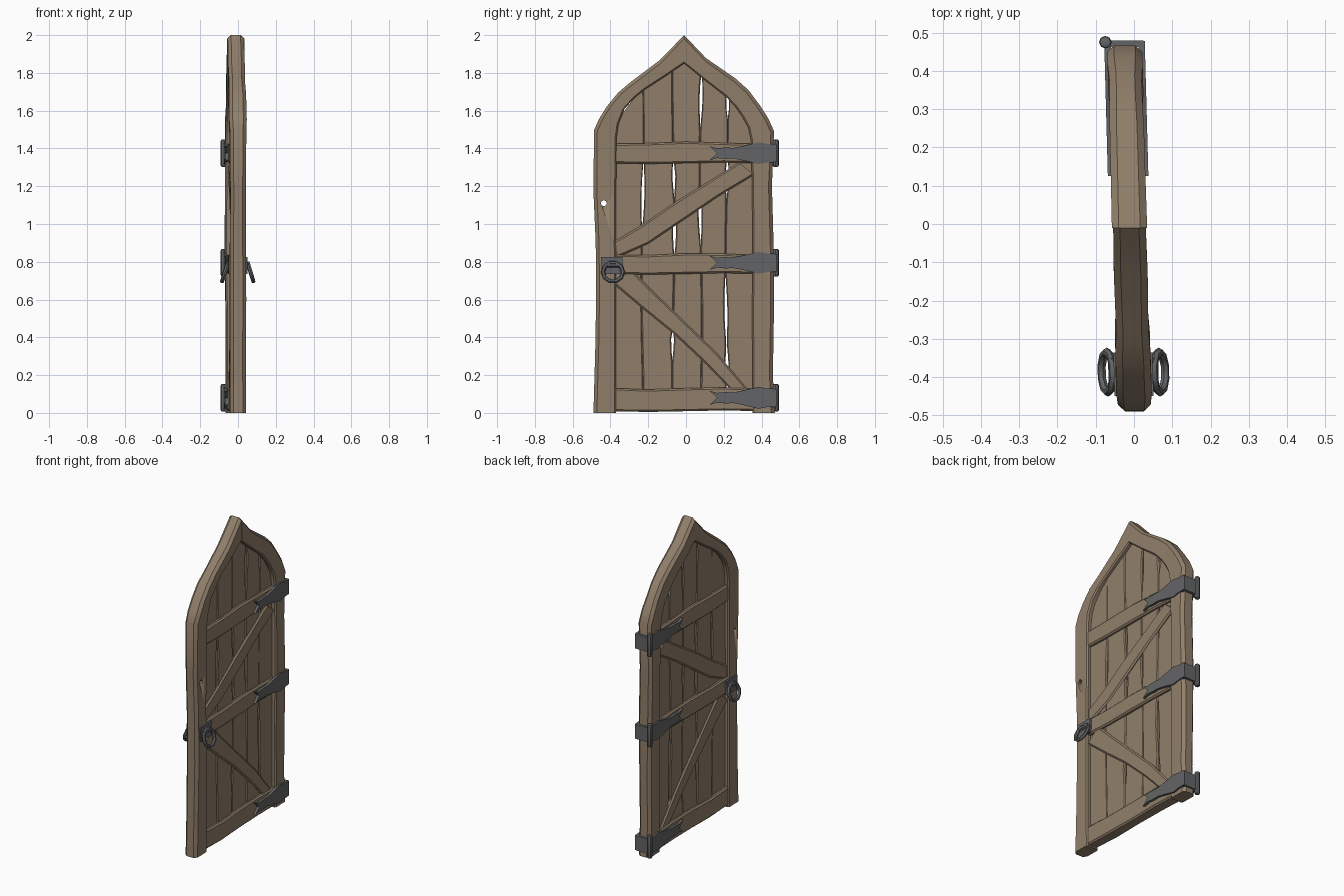
import bpy, bmesh, math, random
from mathutils import Matrix

if "Cube" in bpy.data.objects:
    bpy.data.objects.remove(bpy.data.objects["Cube"])

random.seed(4)


def material(name, rgb):
    m = bpy.data.materials.new(name)
    m.diffuse_color = (*rgb, 1)
    m.use_nodes = True
    m.node_tree.nodes["Principled BSDF"].inputs["Base Color"].default_value = m.diffuse_color
    return m


wood = material("weathered wood", (0.28, 0.21, 0.143))
iron = material("dark iron", (0.125, 0.127, 0.132))


def finish(bm, name, mat, angle=32):
    """Turn a bmesh into an object; the whole door stands very slightly skewed."""
    bmesh.ops.recalc_face_normals(bm, faces=bm.faces)
    for v in bm.verts:
        v.co.x += -0.012 - 0.027 * v.co.y
    me = bpy.data.meshes.new(name)
    bm.to_mesh(me)
    bm.free()
    me.materials.append(mat)
    me.shade_smooth()
    me.set_sharp_from_angle(angle=math.radians(angle))
    ob = bpy.data.objects.new(name, me)
    bpy.context.collection.objects.link(ob)
    return ob


def beam(name, pairs, half, c_out, c_in, wobble=0.0):
    """Chamfered timber lofted along pairs of (y, z) edge points."""
    bm = bmesh.new()
    rings = []
    for (ay, az), (by, bz) in pairs:
        w = math.hypot(by - ay, bz - az)
        h = half + random.uniform(-wobble, wobble)
        o, i = c_out / w, 1 - c_in / w
        section = [(-h, o), (-h, i), (-h + c_in, 1), (h - c_in, 1),
                   (h, i), (h, o), (h - c_out, 0), (-h + c_out, 0)]
        rings.append([bm.verts.new((x, ay + (by - ay) * t, az + (bz - az) * t))
                      for x, t in section])
    for r, s in zip(rings, rings[1:]):
        for k in range(8):
            j = (k + 1) % 8
            bm.faces.new((r[k], r[j], s[j], s[k]))
    bm.faces.new(rings[0])
    bm.faces.new(rings[-1])
    return finish(bm, name, wood)


def plate(name, outline, x0, x1):
    """Flat iron plate from a (y, z) outline."""
    bm = bmesh.new()
    f = bm.faces.new([bm.verts.new((x0, y, z)) for y, z in outline])
    ext = bmesh.ops.extrude_face_region(bm, geom=[f])["geom"]
    for v in ext:
        if isinstance(v, bmesh.types.BMVert):
            v.co.x = x1
    return finish(bm, name, iron)


def rod(name, loc, r, length, axis, mat=iron, bevel=0.0, sides=8):
    bm = bmesh.new()
    rot = {"x": Matrix.Rotation(math.pi / 2, 4, "Y"), "y": Matrix.Rotation(math.pi / 2, 4, "X"),
           "z": Matrix.Identity(4)}[axis]
    bmesh.ops.create_cone(bm, cap_ends=True, segments=sides, radius1=r, radius2=r, depth=length)
    if bevel:
        caps = [e for e in bm.edges if abs(e.verts[0].co.z - e.verts[1].co.z) < 1e-5]
        bmesh.ops.bevel(bm, geom=caps, offset=bevel, segments=2, profile=0.5, affect="EDGES")
    bm.transform(Matrix.Translation(loc) @ rot)
    return finish(bm, name, mat)


# pointed frame, left and right halves meeting at the apex
left = beam("frame_left", [
    ((-.49, 0), (-.37, 0)), ((-.48, .35), (-.371, .35)), ((-.476, .6), (-.37, .6)),
    ((-.478, .9), (-.372, .9)), ((-.49, 1.17), (-.37, 1.17)), ((-.487, 1.497), (-.367, 1.46)),
    ((-.46, 1.557), (-.357, 1.53)), ((-.418, 1.624), (-.325, 1.61)), ((-.36, 1.695), (-.27, 1.67)),
    ((-.286, 1.757), (-.22, 1.71)), ((-.138, 1.868), (-.12, 1.775)), ((-.01, 2.0), (-.01, 1.85))],
    0.044, 0.018, 0.008, 0.003)
beam("frame_right", [
    ((.47, 0), (.352, 0)), ((.46, .2), (.352, .2)), ((.465, .5), (.35, .5)),
    ((.465, .85), (.352, .85)), ((.455, 1.2), (.35, 1.2)), ((.466, 1.492), (.344, 1.444)),
    ((.435, 1.56), (.33, 1.51)), ((.39, 1.63), (.30, 1.565)), ((.33, 1.71), (.262, 1.62)),
    ((.26, 1.772), (.21, 1.675)), ((.106, 1.878), (.095, 1.765)), ((-.01, 2.0), (-.01, 1.85))],
    0.044, 0.018, 0.008, 0.003)

# peep hole through the latch stile
hole = rod("hole_cutter", (0, -.435, 1.11), .016, .3, "x", wood)
hole.hide_render = True
hole.hide_set(True)
cut = left.modifiers.new("hole", "BOOLEAN")
cut.object = hole
cut.operation = "DIFFERENCE"
cut.solver = "EXACT"

# vertical planks with worn see-through gaps between them
seams = [  # y position, top height, list of gap spans in z
    (-.40, 1.50, []),
    (-.23, 1.73, [(.97, 1.34)]),
    (-.067, 1.87, [(.83, 1.08), (1.16, 1.34), (.30, .45)]),
    (.079, 1.85, [(.90, 1.18), (1.52, 1.81)]),
    (.215, 1.72, [(.36, .73), (.08, .38), (1.14, 1.36), (1.56, 1.72)]),
    (.385, 1.50, [])]


def edge(k, f, side):
    y, top, gaps = seams[k]
    z = 0.02 + f * (top - 0.02)
    g = max([0.008 * math.sin(math.pi * (z - a) / (b - a)) for a, b in gaps if a < z < b] + [-.001])
    return (y + 0.006 * math.sin(4 * z + 2 * k) + side * g, z)


for k in range(5):
    beam(f"plank_{k + 1}", [(edge(k, i / 30, 1), edge(k + 1, i / 30, -1)) for i in range(31)],
         0.017 + 0.003 * (k % 2), 0.006, 0.006)

# cross rails
for name, lo, hi in (("bottom", .005, .13), ("middle", .732, .84), ("top", 1.318, 1.43)):
    ys = [-.38, -.2, 0, .2, .365]
    beam(name + "_rail", [((y, hi + .006 * math.sin(9 * y + hi)), (y, lo + .004 * (1 + math.sin(8 * y))))
                          for y in ys], 0.037, 0.009, 0.009, 0.002)

# diagonal braces
beam("upper_brace", [((-.385, .905), (-.36, .825)), ((-.24, .99), (-.2, .895)), ((-.05, 1.12), (0, 1.03)),
                     ((.12, 1.225), (.17, 1.145)), ((.28, 1.325), (.36, 1.26))],
     0.03, 0.009, 0.009, 0.002)
beam("lower_brace", [((-.29, .76), (-.38, .68)), ((-.15, .62), (-.22, .545)), ((0, .475), (-.06, .415)),
                     ((.17, .31), (.11, .255)), ((.33, .12), (.25, .11))],
     0.03, 0.009, 0.009, 0.002)

# strap hinges on both faces, wrap plate and barrel
half_strap = [(.125, .037), (.165, .026), (.21, .03), (.25, .028), (.31, .04),
              (.385, .058), (.425, .05), (.478, .047)]
for n, z in enumerate((.08, .795, 1.375)):
    outline = ([(.165, z)] + [(y, z + h) for y, h in half_strap]
               + [(y, z - h) for y, h in reversed(half_strap)])
    for s, side in ((1, "right"), (-1, "left")):
        plate(f"hinge_strap_{side}_{n + 1}", outline, s * .036, s * .053)
    plate(f"hinge_wrap_{n + 1}", [(.462, z - .047), (.479, z - .047), (.479, z + .047), (.462, z + .047)],
          -.05, .05)
    rod(f"hinge_barrel_{n + 1}", (-.05, .475, z), .0165, .145, "z", bevel=.007)

# ring handles on both faces
for s, side in ((1, "right"), (-1, "left")):
    plate(f"handle_plate_{side}", [(-.447, .735), (-.338, .735), (-.336, .825), (-.449, .825)],
          s * .040, s * .051)
    rod(f"handle_pin_{side}", (s * .056, -.387, .782), .011, .075, "y", sides=6)
    bm = bmesh.new()
    tilt = math.radians(17)
    rings = []
    for i in range(10):
        a = 2 * math.pi * i / 10
        ring = []
        for j in range(6):
            b = 2 * math.pi * j / 6
            r, d = .053 + .011 * math.cos(b), .011 * math.sin(b)
            u = r * math.sin(a)
            ring.append(bm.verts.new((s * (.068 - u * math.sin(tilt) + d * math.cos(tilt)),
                                      -.387 + r * math.cos(a),
                                      .745 + u * math.cos(tilt) + d * math.sin(tilt))))
        rings.append(ring)
    for i in range(10):
        p, q = rings[i], rings[(i + 1) % 10]
        for j in range(6):
            bm.faces.new((p[j], p[(j + 1) % 6], q[(j + 1) % 6], q[j]))
    finish(bm, f"ring_handle_{side}", iron, 50)
